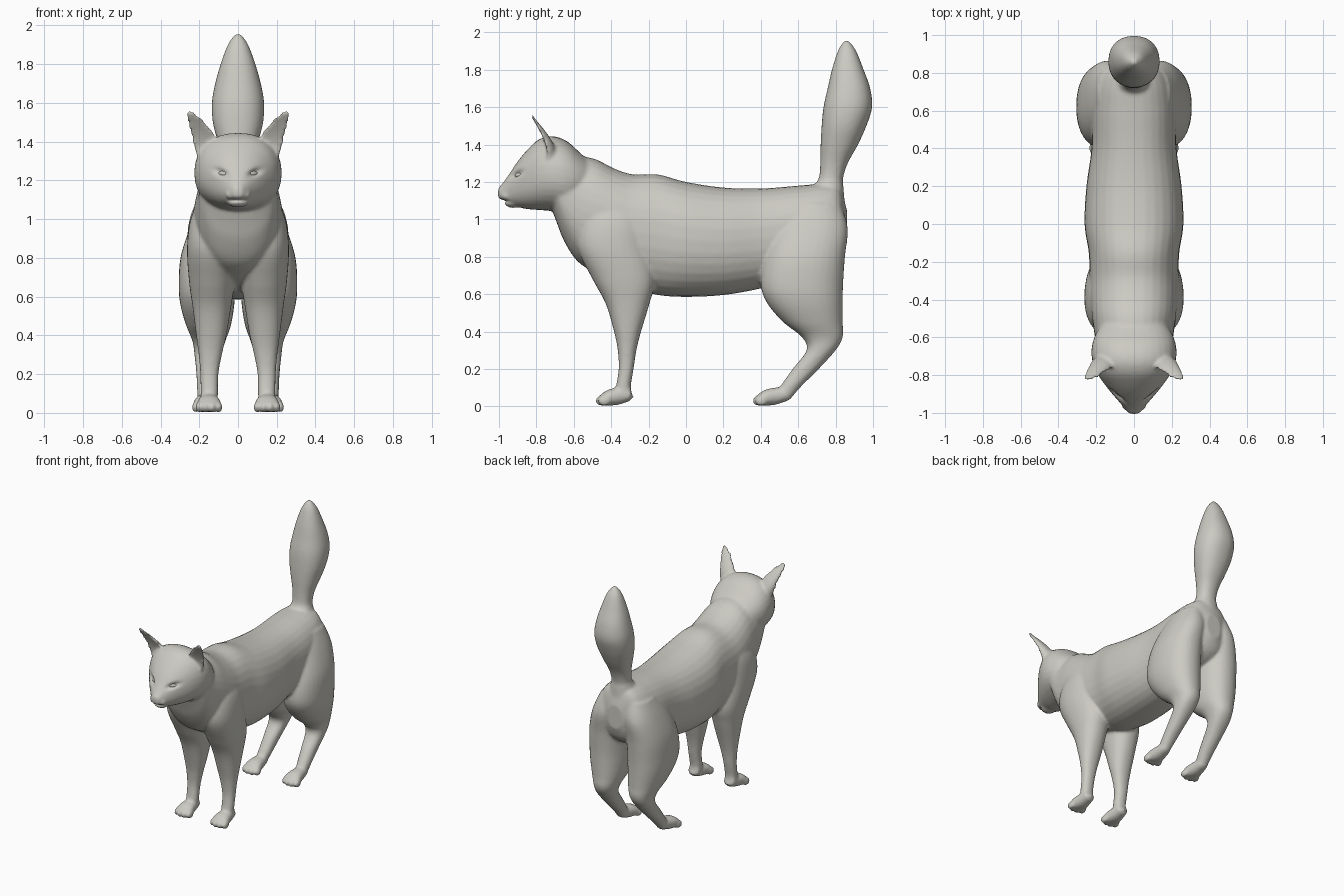
import bpy, bmesh, math
from mathutils import Vector, Matrix
from mathutils.bvhtree import BVHTree

cube = bpy.data.objects.get("Cube")
if cube:
    bpy.data.objects.remove(cube, do_unlink=True)

fur = bpy.data.materials.new("warm_grey")
fur.use_nodes = True
COLOUR = (0.6, 0.59, 0.54, 1)
fur.diffuse_color = COLOUR
fur.node_tree.nodes["Principled BSDF"].inputs["Base Color"].default_value = COLOUR


def smooth_rows(rows, steps=5):
    """Catmull-Rom interpolation between cross-section rows."""
    out = []
    last = len(rows) - 1
    for i in range(last):
        a, b, c, d = (rows[min(max(i + k, 0), last)] for k in (-1, 0, 1, 2))
        for s in range(steps):
            t = s / steps
            out.append([q + 0.5 * t * (r - p + t * (2 * p - 5 * q + 4 * r - w
                        + t * (3 * (q - r) + w - p)))
                        for p, q, r, w in zip(a, b, c, d)])
    out.append(rows[-1])
    return out


def loft(bm, axis, rows, side=1, cup=None, count=32):
    """Rows: position on the axis, low edge, high edge, centre x, half width."""
    rings = []
    for pos, low, high, x, half in smooth_rows(rows):
        ring = []
        for k in range(count):
            angle = math.tau * k / count
            c, s = math.cos(angle), math.sin(angle)
            u = math.copysign(abs(c) ** 0.9, c) * half
            v = math.copysign(abs(s) ** 0.9, s)
            if cup is not None and v < 0:
                v *= cup
            across = (low + high) / 2 + v * (high - low) / 2
            y, z = (pos, across) if axis == "Y" else (across, pos)
            ring.append(bm.verts.new((side * (x + u), y, z)))
        rings.append(ring)
    for a, b in zip(rings, rings[1:]):
        for k in range(count):
            n = (k + 1) % count
            bm.faces.new((a[k], a[n], b[n], b[k]))
    bm.faces.new(rings[0])
    bm.faces.new(rings[-1])


def ellipsoid(bm, centre, radii, rotation=None):
    matrix = Matrix.Translation(centre)
    if rotation:
        matrix = matrix @ rotation.to_matrix().to_4x4()
    bmesh.ops.create_uvsphere(bm, u_segments=24, v_segments=12, radius=1,
                              matrix=matrix @ Matrix.Diagonal((*radii, 1)))


def finish(bm, name):
    mesh = bpy.data.meshes.new(name)
    bmesh.ops.recalc_face_normals(bm, faces=bm.faces)
    for face in bm.faces:
        face.smooth = True
    bm.to_mesh(mesh)
    bm.free()
    mesh.materials.append(fur)
    obj = bpy.data.objects.new(name, mesh)
    bpy.context.collection.objects.link(obj)
    return obj


TORSO = [(-.72, 1.06, 1.38, 0, .17), (-.69, .98, 1.4, 0, .19),
         (-.65, .88, 1.385, 0, .2), (-.58, .775, 1.345, 0, .21),
         (-.48, .71, 1.32, 0, .225), (-.38, .66, 1.27, 0, .235),
         (-.28, .63, 1.24, 0, .235), (-.15, .595, 1.24, 0, .24),
         (0, .585, 1.2, 0, .262), (.2, .595, 1.17, 0, .252),
         (.4, .63, 1.165, 0, .225), (.6, .68, 1.18, 0, .22),
         (.74, .72, 1.19, 0, .2), (.82, .78, 1.17, 0, .15),
         (.86, .87, 1.05, 0, .06)]
HEAD = [(-1.005, 1.115, 1.165, 0, .025), (-.975, 1.09, 1.2, 0, .05),
        (-.94, 1.075, 1.25, 0, .08), (-.9, 1.065, 1.31, 0, .115),
        (-.85, 1.055, 1.37, 0, .155), (-.79, 1.05, 1.425, 0, .195),
        (-.72, 1.045, 1.445, 0, .222), (-.64, 1.04, 1.42, 0, .222),
        (-.56, 1.08, 1.35, 0, .19), (-.48, 1.15, 1.28, 0, .12)]
TAIL = [(1.08, .66, .85, 0, .1), (1.17, .68, .842, 0, .085),
        (1.22, .71, .84, 0, .07), (1.3, .718, .865, 0, .077),
        (1.4, .72, .92, 0, .105), (1.5, .725, .965, 0, .13),
        (1.6, .735, .995, 0, .135), (1.7, .757, .985, 0, .118),
        (1.8, .78, .95, 0, .09), (1.9, .812, .91, 0, .053),
        (1.955, .845, .87, 0, .015)]
FRONT_LEG = [(.05, -.38, -.28, .15, .045), (.1, -.375, -.295, .148, .045),
             (.2, -.36, -.28, .148, .047), (.3, -.365, -.265, .143, .06),
             (.4, -.385, -.24, .138, .078), (.55, -.43, -.195, .135, .1),
             (.68, -.5, -.165, .135, .118), (.85, -.58, -.2, .14, .123),
             (1, -.56, -.22, .135, .11), (1.12, -.48, -.28, .12, .07)]
HIND_LEG = [(.04, .47, .56, .17, .035), (.1, .5, .61, .165, .045),
            (.2, .57, .71, .16, .055), (.3, .645, .8, .155, .07),
            (.37, .62, .838, .15, .085), (.45, .52, .838, .152, .115),
            (.55, .435, .838, .158, .138), (.65, .4, .84, .16, .146),
            (.8, .42, .85, .155, .142), (.95, .47, .865, .13, .12),
            (1.08, .55, .83, .1, .09)]
EAR = [(1.3, -.79, -.69, .15, .055), (1.38, -.8, -.7, .163, .066),
       (1.44, -.81, -.73, .183, .06), (1.5, -.825, -.775, .215, .047),
       (1.54, -.838, -.808, .24, .03), (1.562, -.84, -.82, .25, .012)]
PAW = [(.015, .015, .05, 0, .04), (.06, .005, .085, 0, .062),
       (.12, .008, .1, 0, .052), (.19, .03, .1, 0, .04)]


def paw(bm, x, toe_y, side):
    loft(bm, "Y", [(y + toe_y, lo, hi, x, w) for y, lo, hi, _, w in PAW], side)
    for offset in (-.052, -.018, .018, .052):
        back = abs(offset) * .4
        ellipsoid(bm, (side * (x + offset), toe_y + .027 + back, .029),
                  (.018, .034, .028))


# Body, head, tail and limbs, blended into one skin
bm = bmesh.new()
loft(bm, "Y", TORSO)
loft(bm, "Y", HEAD)
loft(bm, "Z", TAIL)
ellipsoid(bm, (0, -.925, 1.09), (.055, .045, .03))
for side in (-1, 1):
    loft(bm, "Z", FRONT_LEG, side)
    loft(bm, "Z", HIND_LEG, side)
    loft(bm, "Z", EAR, side, cup=-.1)
    paw(bm, .15, -.485, side)
    paw(bm, .168, .355, side)
    # Whisker pads
    ellipsoid(bm, (side * .028, -.962, 1.125), (.036, .03, .024))
body = finish(bm, "body")

remesh = body.modifiers.new("blend", "REMESH")
remesh.mode = "VOXEL"
remesh.voxel_size = 0.01
relax = body.modifiers.new("relax", "SMOOTH")
relax.iterations = 6
bpy.context.view_layer.update()
blended = bpy.data.meshes.new_from_object(
    body.evaluated_get(bpy.context.evaluated_depsgraph_get()))
body.modifiers.clear()
bm = bmesh.new()
bm.from_mesh(blended)
bpy.data.objects.remove(body, do_unlink=True)
bpy.data.meshes.remove(blended)

# Eye positions on the face
EYE_X, EYE_Z = .09, 1.242
hit, normal, _, _ = BVHTree.FromBMesh(bm).ray_cast(
    Vector((EYE_X, -2, EYE_Z)), Vector((0, 1, 0)))

# Slanted eye sockets and mouth line pressed into the face
for v in bm.verts:
    if v.co.y > -.8 or v.co.z < 1:
        continue
    sign = math.copysign(1, v.co.x)
    dx, dz = abs(v.co.x) - EYE_X, v.co.z - EYE_Z
    u, w = dx + dz * .4, dz - dx * .4
    depth = .022 * math.exp(-(u / .036) ** 2 - (w / .017) ** 2)
    push = Vector((-normal.x * sign, -normal.y, -normal.z)) * depth
    lip = math.exp(-((v.co.z - 1.098) / .008) ** 2 - (v.co.x / .05) ** 4)
    push.y += .02 * lip
    v.co += push
finish(bm, "body")

# Almond eyeballs
for side in (-1, 1):
    bm = bmesh.new()
    facing = Vector((normal.x * side, normal.y, normal.z))
    turn = facing.to_track_quat("Z", "Y")
    centre = Vector((hit.x * side, hit.y, hit.z)) - facing * .022
    ellipsoid(bm, centre, (.028, .014, .012), turn)
    finish(bm, "left_eye" if side > 0 else "right_eye")

# Nose tip
bm = bmesh.new()
ellipsoid(bm, (0, -.985, 1.156), (.022, .015, .012))
finish(bm, "nose")
